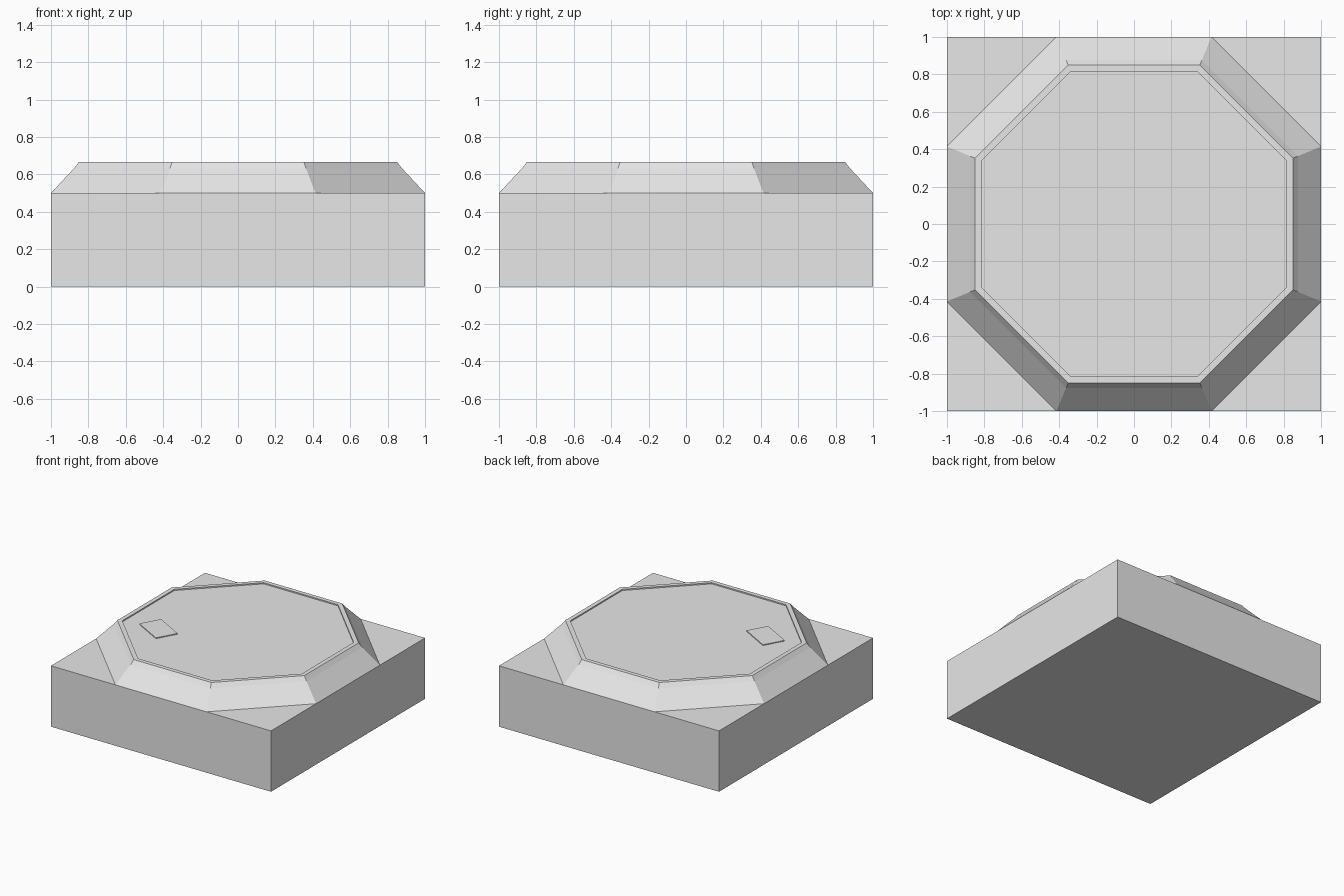
import bpy, bmesh, math
from mathutils import Matrix

if "Cube" in bpy.data.objects:
    bpy.data.objects.remove(bpy.data.objects["Cube"])

grey = bpy.data.materials.new("plain grey")
grey.diffuse_color = (0.8, 0.8, 0.8, 1)
grey.use_nodes = True
grey.node_tree.nodes["Principled BSDF"].inputs["Base Color"].default_value = grey.diffuse_color


def finish(name, bm):
    bmesh.ops.recalc_face_normals(bm, faces=bm.faces)
    me = bpy.data.meshes.new(name)
    bm.to_mesh(me)
    bm.free()
    me.materials.append(grey)
    ob = bpy.data.objects.new(name, me)
    bpy.context.collection.objects.link(ob)
    return ob


def box(name, size, centre, turn=0.0):
    bm = bmesh.new()
    m = (Matrix.Translation(centre) @ Matrix.Rotation(turn, 4, 'Z')
         @ Matrix.Diagonal((*size, 1)))
    bmesh.ops.create_cube(bm, size=1, matrix=m)
    return finish(name, bm)


def octagon_stack(name, profile):
    """Closed solid through octagons given as (apothem, height)."""
    bm = bmesh.new()
    rings = []
    for a, z in profile:
        r = a / math.cos(math.pi / 8)
        angles = [math.pi / 8 + k * math.pi / 4 for k in range(8)]
        rings.append([bm.verts.new((r * math.cos(t), r * math.sin(t), z))
                      for t in angles])
    for low, high in zip(rings, rings[1:]):
        for k in range(8):
            n = (k + 1) % 8
            bm.faces.new((low[k], low[n], high[n], high[k]))
    bm.faces.new(rings[0][::-1])
    bm.faces.new(rings[-1])
    return finish(name, bm)


# square block
box("base_block", (2, 2, 0.5), (0, 0, 0.25))

# sloped octagon with a steeper lip and a shallow sunken floor
octagon_stack("octagonal_platform", [
    (1.0, 0.5), (0.877, 0.632), (0.85, 0.667), (0.815, 0.667), (0.815, 0.657)])

# thin panel lying on the floor
box("floor_panel", (0.28, 0.18, 0.008), (-0.52, -0.29, 0.66), math.radians(-29))
